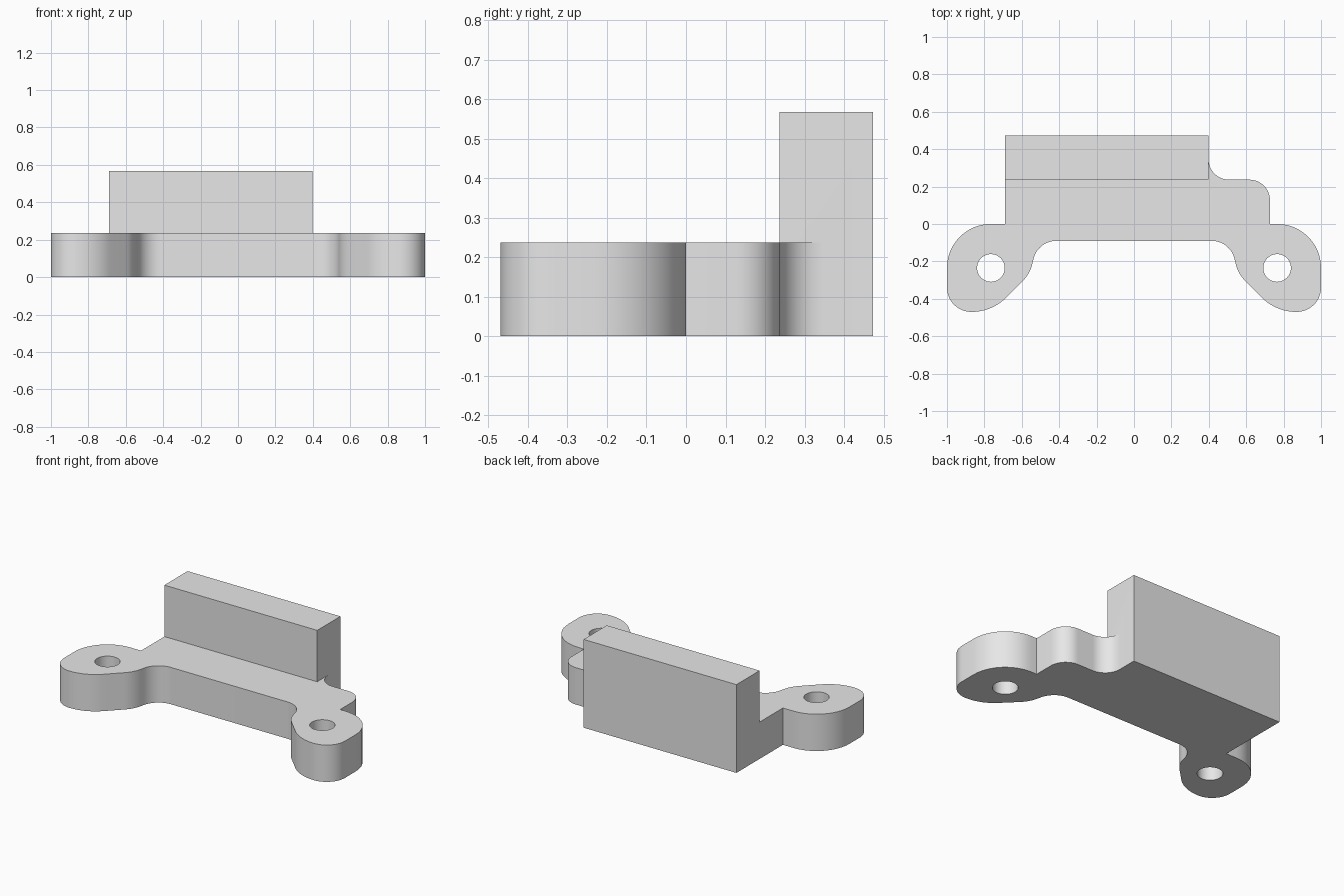
import bpy, bmesh, math
from mathutils import Vector

cube = bpy.data.objects.get("Cube")
if cube:
    bpy.data.objects.remove(cube, do_unlink=True)

PLATE_H, BLOCK_H = 0.237, 0.568
BACK, STEP = 0.473, 0.237
HOLE_X, HOLE_Y, HOLE_R = 0.765, -0.235, 0.074

grey = bpy.data.materials.new("plain grey")
grey.use_nodes = True
grey.diffuse_color = (0.8, 0.8, 0.8, 1)
grey.node_tree.nodes["Principled BSDF"].inputs["Base Color"].default_value = (0.8, 0.8, 0.8, 1)


def rounded(corners, steps=12):
    """Outline from (x, y, tangent length) corners, each rounded by an arc."""
    pts = []
    for i, (x, y, t) in enumerate(corners):
        p = Vector((x, y))
        if t == 0:
            pts.append(p)
            continue
        a = (Vector(corners[i - 1][:2]) - p).normalized()
        b = (Vector(corners[(i + 1) % len(corners)][:2]) - p).normalized()
        half = a.angle(b) / 2
        radius = t * math.tan(half)
        centre = p + (a + b).normalized() * (t / math.cos(half))
        start, end = p + a * t - centre, p + b * t - centre
        sweep = start.angle(end)
        for k in range(steps + 1):
            f = k / steps
            d = (start * math.sin((1 - f) * sweep) + end * math.sin(f * sweep)) / math.sin(sweep)
            pts.append(centre + d.normalized() * radius)
    return pts


def prism(name, outline, z0, z1):
    """Closed solid extruded upward from an outline."""
    bm = bmesh.new()
    face = bm.faces.new([bm.verts.new((p[0], p[1], z0)) for p in outline])
    top = bmesh.ops.extrude_face_region(bm, geom=[face], use_keep_orig=True)["geom"]
    for v in top:
        if isinstance(v, bmesh.types.BMVert):
            v.co.z = z1
    bmesh.ops.recalc_face_normals(bm, faces=bm.faces)
    mesh = bpy.data.meshes.new(name)
    bm.to_mesh(mesh)
    bm.free()
    mesh.materials.append(grey)
    obj = bpy.data.objects.new(name, mesh)
    bpy.context.collection.objects.link(obj)
    return obj


# Mounting ear, from the back edge round to the inner fillet
ear = [(-1, 0, 0.234), (-1, -0.47, 0.13), (-0.76, -0.47, 0.108),
       (-0.556, -0.266, 0.055), (-0.515, -0.09, 0.1)]
mirrored_ear = [(-x, y, t) for x, y, t in reversed(ear)]

# Base plate with both ears and the stepped back corner
outline = ear + mirrored_ear + [
    (0.727, 0, 0), (0.727, STEP, 0.11), (0.398, STEP, 0.11),
    (0.398, BACK, 0), (-0.69, BACK, 0), (-0.69, 0, 0)]
bracket = prism("mounting_bracket", rounded(outline), 0, PLATE_H)

# Upright block along the back
block = prism("upright_block", [(-0.69, STEP), (0.398, STEP), (0.398, BACK), (-0.69, BACK)],
              0, BLOCK_H)
tools = [(block, 'UNION')]

# Screw holes
for side, name in ((-1, "right_hole_cutter"), (1, "left_hole_cutter")):
    ring = [(side * HOLE_X + HOLE_R * math.cos(k * math.tau / 40),
             HOLE_Y + HOLE_R * math.sin(k * math.tau / 40)) for k in range(40)]
    tools.append((prism(name, ring, -0.1, PLATE_H + 0.1), 'DIFFERENCE'))

for tool, op in tools:
    mod = bracket.modifiers.new(tool.name, 'BOOLEAN')
    mod.operation, mod.object, mod.solver = op, tool, 'EXACT'
    tool.hide_render = True

# Bake the joined solid and drop the helpers
graph = bpy.context.evaluated_depsgraph_get()
solid = bpy.data.meshes.new_from_object(bracket.evaluated_get(graph))
bracket.modifiers.clear()
bracket.data = solid
for tool, op in tools:
    bpy.data.objects.remove(tool, do_unlink=True)

# Merge coplanar faces left by the joins
bm = bmesh.new()
bm.from_mesh(solid)
bmesh.ops.remove_doubles(bm, verts=bm.verts, dist=0.0001)
bmesh.ops.dissolve_limit(bm, angle_limit=math.radians(0.2), verts=bm.verts, edges=bm.edges)
bm.to_mesh(solid)
bm.free()

bpy.ops.object.select_all(action='DESELECT')
bracket.select_set(True)
bpy.context.view_layer.objects.active = bracket
bpy.ops.object.shade_smooth_by_angle(angle=math.radians(30))
